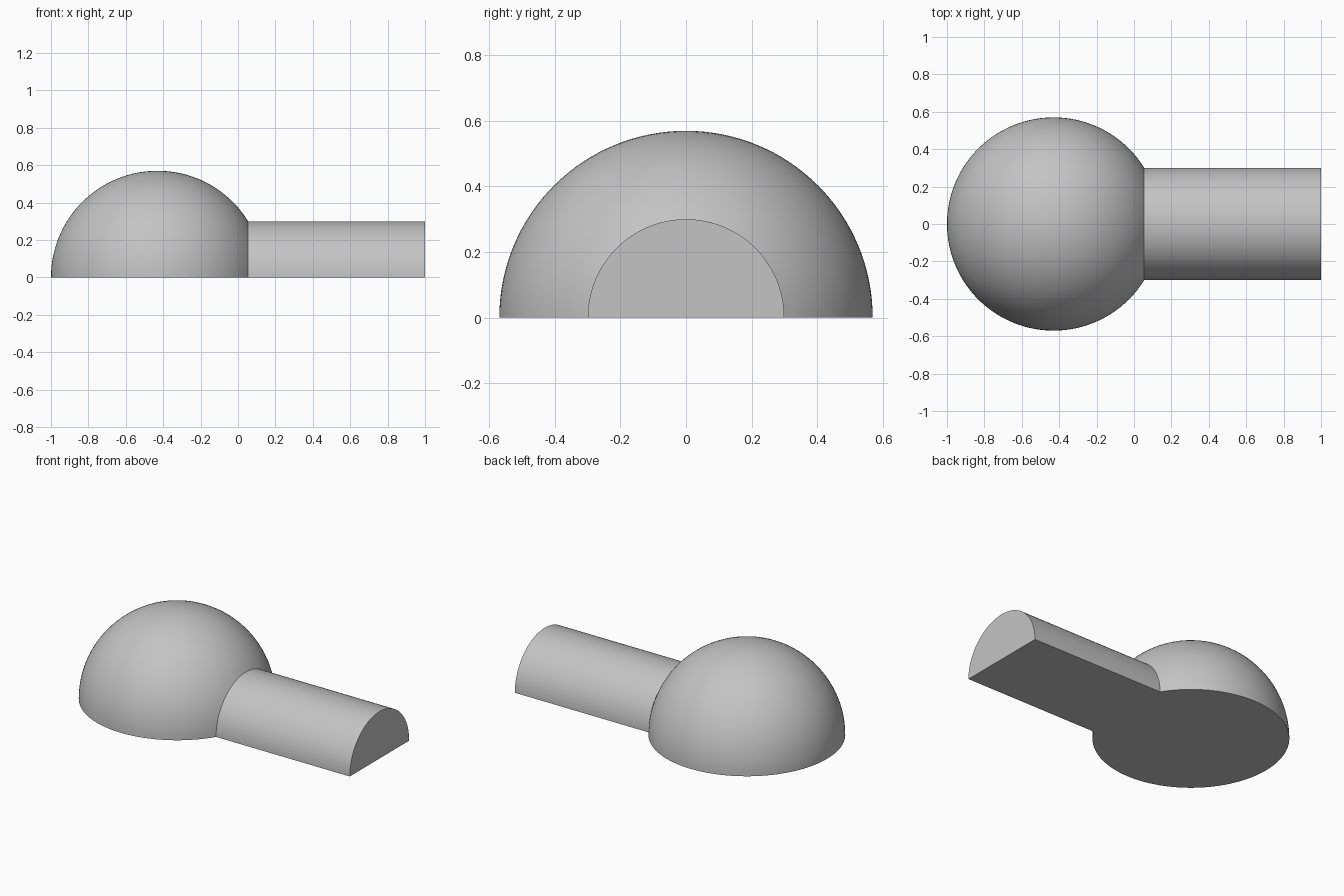
import bpy, bmesh
from math import pi, sin, cos, asin, radians
from mathutils import Vector

cube = bpy.data.objects.get("Cube")
if cube:
    bpy.data.objects.remove(cube, do_unlink=True)

BALL_R, BALL_X = 0.57, -0.43
STEM_R, STEM_END = 0.30, 1.0
ARC_STEPS, SPIN_STEPS = 48, 64

grey = bpy.data.materials.new("light grey")
grey.use_nodes = True
colour = (0.55, 0.55, 0.55, 1.0)
grey.diffuse_color = colour
grey.node_tree.nodes["Principled BSDF"].inputs["Base Color"].default_value = colour

# Half outline: ball arc up to the stem, along the stem, down its flat end
join = asin(STEM_R / BALL_R)
angles = [pi + (join - pi) * i / ARC_STEPS for i in range(ARC_STEPS + 1)]
profile = [(BALL_X + BALL_R * cos(a), BALL_R * sin(a)) for a in angles]
profile += [(STEM_END, STEM_R), (STEM_END, 0)]

# Turn the outline half a revolution about the long axis
bm = bmesh.new()
verts = [bm.verts.new((x, r, 0)) for x, r in profile]
edges = [bm.edges.new(pair) for pair in zip(verts, verts[1:])]
bmesh.ops.spin(bm, geom=verts + edges, cent=(0, 0, 0), axis=Vector((1, 0, 0)),
               angle=pi, steps=SPIN_STEPS)
bmesh.ops.remove_doubles(bm, verts=bm.verts, dist=1e-5)

# Flat underside
rim = [e for e in bm.edges if e.is_boundary]
bmesh.ops.holes_fill(bm, edges=rim, sides=0)
bmesh.ops.recalc_face_normals(bm, faces=bm.faces)
if min(v.co.z for v in bm.verts) < -0.1:
    bmesh.ops.scale(bm, vec=(1, 1, -1), verts=bm.verts)
    bmesh.ops.recalc_face_normals(bm, faces=bm.faces)

mesh = bpy.data.meshes.new("half_ball_with_stem")
bm.to_mesh(mesh)
bm.free()
mesh.materials.append(grey)
body = bpy.data.objects.new("half_ball_with_stem", mesh)
bpy.context.collection.objects.link(body)

bpy.ops.object.select_all(action="DESELECT")
body.select_set(True)
bpy.context.view_layer.objects.active = body
bpy.ops.object.shade_smooth_by_angle(angle=radians(30))
